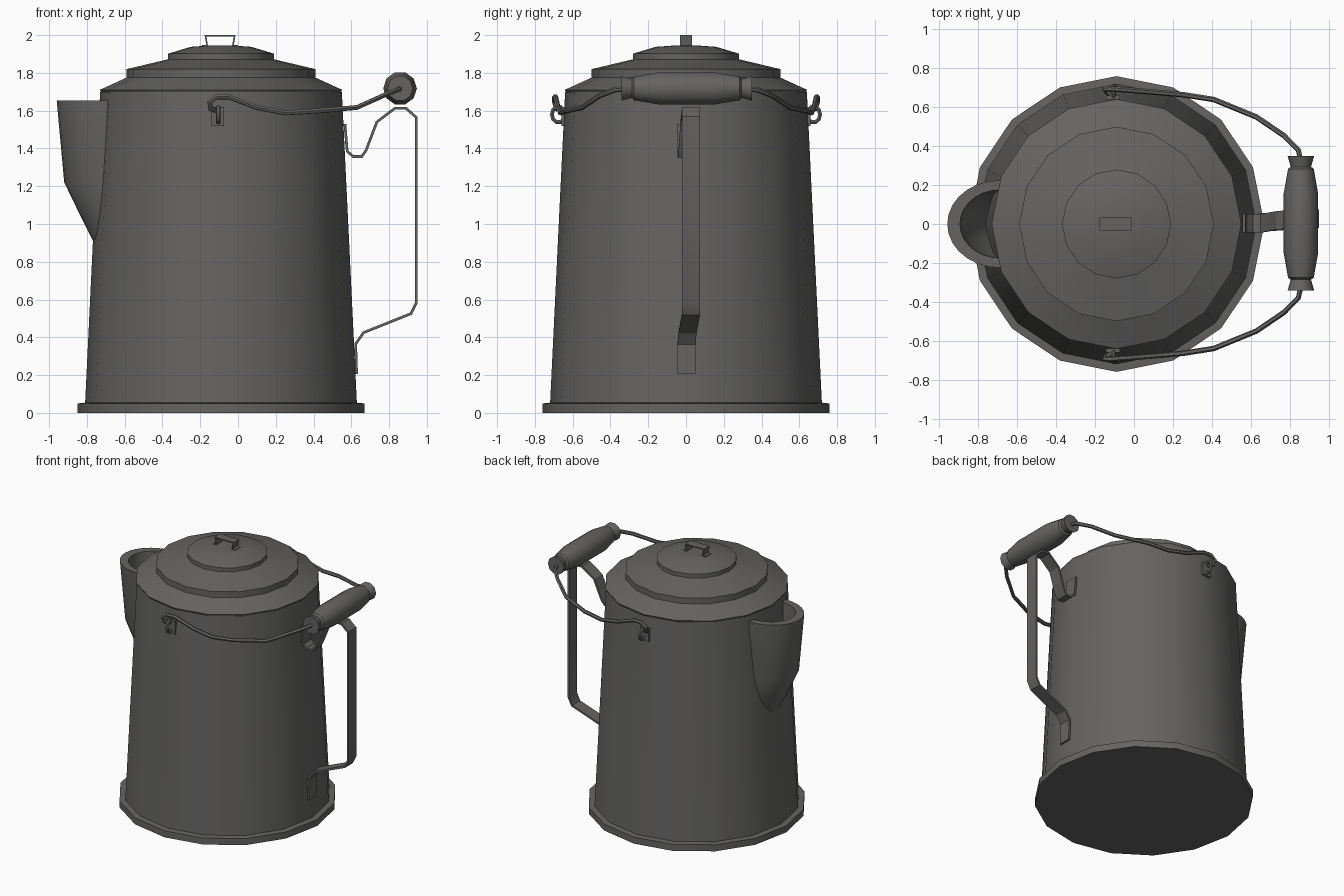
import bpy, bmesh, math
from mathutils import Matrix, Vector

if "Cube" in bpy.data.objects:
    bpy.data.objects.remove(bpy.data.objects["Cube"])

steel = bpy.data.materials.new("dark grey enamel")
steel.diffuse_color = (0.13, 0.127, 0.124, 1)
steel.use_nodes = True
steel.node_tree.nodes["Principled BSDF"].inputs["Base Color"].default_value = steel.diffuse_color
CX = -0.09  # axis of the pot


def finish(ob, angle=32):
    ob.data.materials.clear()
    ob.data.materials.append(steel)
    bpy.ops.object.select_all(action='DESELECT')
    ob.select_set(True)
    bpy.context.view_layer.objects.active = ob
    if ob.type == 'CURVE':
        bpy.ops.object.convert(target='MESH')
    bpy.ops.object.shade_smooth_by_angle(angle=math.radians(angle))
    return ob


def mesh_object(name, bm, angle=32):
    bmesh.ops.recalc_face_normals(bm, faces=bm.faces[:])
    me = bpy.data.meshes.new(name)
    bm.to_mesh(me)
    bm.free()
    ob = bpy.data.objects.new(name, me)
    bpy.context.collection.objects.link(ob)
    return finish(ob, angle)


def lathe(name, profile, sides, matrix, angle=32):
    """Closed turned solid from (radius, height) points."""
    bm = bmesh.new()
    rings = [[bm.verts.new((r * math.cos(2 * math.pi * i / sides),
                            r * math.sin(2 * math.pi * i / sides), h))
              for i in range(sides)] for r, h in profile]
    for a, b in zip(rings, rings[1:]):
        for i in range(sides):
            j = (i + 1) % sides
            bm.faces.new((a[i], a[j], b[j], b[i]))
    bm.faces.new(rings[0][::-1])
    bm.faces.new(rings[-1])
    bm.transform(matrix)
    return mesh_object(name, bm, angle)


def strap(name, path, width, thick):
    """Flat metal strip along (x, y, z) points, its width running along y."""
    bm = bmesh.new()
    pts = [Vector(p) for p in path]
    rings = []
    for i, p in enumerate(pts):
        ds = [(b - a) * Vector((1, 0, 1)) for a, b in zip(pts, pts[1:])][max(0, i - 1):i + 1]
        ds = [d.normalized() for d in ds]
        t = sum(ds, Vector()).normalized()
        n = Vector((-t.z, 0, t.x)) * thick / 2 / max(0.5, t.dot(ds[0]))
        w = Vector((0, width / 2, 0))
        rings.append([bm.verts.new(p + q) for q in (n + w, n - w, -n - w, -n + w)])
    for a, b in zip(rings, rings[1:]):
        for i in range(4):
            j = (i + 1) % 4
            bm.faces.new((a[i], a[j], b[j], b[i]))
    bm.faces.new(rings[0])
    bm.faces.new(rings[-1])
    return mesh_object(name, bm)


def wire(name, path, radius, cyclic=False):
    cu = bpy.data.curves.new(name, 'CURVE')
    cu.dimensions = '3D'
    cu.bevel_depth = radius
    cu.bevel_resolution = 1
    cu.use_fill_caps = True
    sp = cu.splines.new('POLY')
    sp.points.add(len(path) - 1)
    for p, co in zip(sp.points, path):
        p.co = (*co, 1)
    sp.use_cyclic_u = cyclic
    ob = bpy.data.objects.new(name, cu)
    bpy.context.collection.objects.link(ob)
    return finish(ob, 50)


# Pot: base rim, tapered wall and stepped lid
at_axis = Matrix.Translation((CX, 0, 0))
lathe("base_rim", [(0.76, 0), (0.76, 0.05), (0.71, 0.055)], 16, at_axis)
lathe("body", [(0.72, 0.04), (0.64, 1.70)], 16, at_axis)
lathe("lid", [(0.63, 1.69), (0.642, 1.71), (0.5, 1.775), (0.5, 1.82), (0.28, 1.872),
              (0.28, 1.902), (0.16, 1.938), (0.06, 1.945)], 16, at_axis, 25)

# Lid knob: bent strip
strap("lid_handle", [(-0.19, 0, 1.944), (-0.163, 0, 1.944), (-0.172, 0, 1.996),
                     (-0.018, 0, 1.996), (-0.027, 0, 1.944), (0.0, 0, 1.944)], 0.066, 0.008)

# Spout: half-oval cup, outer wall upward then inner wall downward
bm = bmesh.new()
# (front x, back x, half width, z)
levels = [(-0.762, -0.66, 0.10, 0.90), (-0.84, -0.66, 0.165, 1.055), (-0.92, -0.68, 0.20, 1.22),
          (-0.96, -0.69, 0.225, 1.655), (-0.895, -0.69, 0.175, 1.655),
          (-0.87, -0.67, 0.155, 1.22), (-0.74, -0.66, 0.08, 0.98)]
rings = []
for front, back, half, z in levels:
    rings.append([bm.verts.new((back + (front - back) * math.sin(math.pi * k / 14),
                                half * math.cos(math.pi * k / 14), z)) for k in range(15)])
for a, b in zip(rings, rings[1:]):
    for k in range(14):
        bm.faces.new((a[k], a[k + 1], b[k + 1], b[k]))
mesh_object("spout", bm, 40)

# Side handle: long bent strap, the grip slightly offset in y
lo, hi = 0.003, 0.027
strap("side_handle", [(0.566, lo, 1.53), (0.578, lo, 1.385), (0.61, lo, 1.357), (0.655, lo, 1.357),
                      (0.678, 0.008, 1.39), (0.735, 0.018, 1.54), (0.83, hi, 1.612), (0.89, hi, 1.612),
                      (0.943, hi, 1.565), (0.943, hi, 0.58), (0.915, hi, 0.525),
                      (0.665, 0.008, 0.425), (0.623, lo, 0.365), (0.628, lo, 0.205)], 0.095, 0.014)

# Bail: grip, two wires and their ears
half = [(0.068, 0.345), (0.052, 0.29), (0.066, 0.28), (0.089, 0.15)]
lathe("bail_grip", [(r, -h) for r, h in half] + half[::-1], 10,
      Matrix.Translation((0.858, 0.004, 1.718)) @ Matrix.Rotation(-math.pi / 2, 4, 'X'), 40)
bail = [(-0.11, 0.66, 1.60), (-0.145, 0.685, 1.61), (-0.15, 0.695, 1.645), (-0.115, 0.695, 1.672),
        (-0.05, 0.69, 1.673), (0.10, 0.678, 1.617), (0.25, 0.665, 1.588), (0.41, 0.64, 1.598),
        (0.63, 0.55, 1.617), (0.77, 0.455, 1.68), (0.845, 0.38, 1.71), (0.856, 0.33, 1.716)]
for side, s in (("back", 1), ("front", -1)):
    wire("bail_wire_" + side, [(x, s * y, z) for x, y, z in bail], 0.014)
    ring = [(-0.105, s * (0.675 + 0.035 * math.cos(a)), 1.58 + 0.042 * math.sin(a))
            for a in (2 * math.pi * i / 10 for i in range(10))]
    wire("ear_loop_" + side, ring, 0.012, True)
    bm = bmesh.new()
    bmesh.ops.create_cube(bm, size=1)
    bm.transform(Matrix.Translation((-0.108, s * 0.65, 1.57)) @ Matrix.Diagonal((0.07, 0.02, 0.1, 1)))
    mesh_object("ear_plate_" + side, bm)
